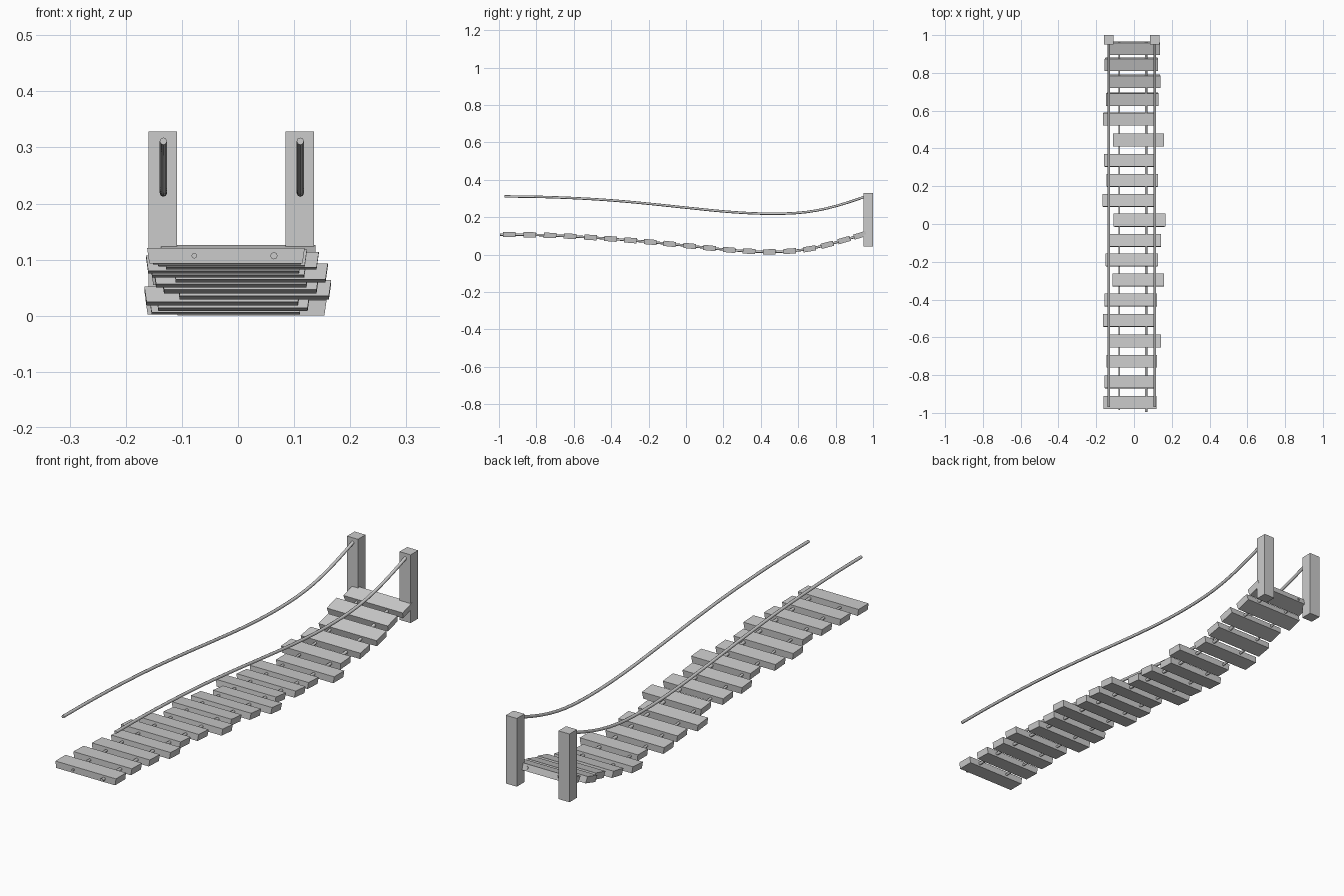
import bpy, bmesh
from math import sin, cos, tau, atan
from mathutils import Matrix, Vector

if "Cube" in bpy.data.objects:
    bpy.data.objects.remove(bpy.data.objects["Cube"])

# height profiles (y, z) of the walkway and of the hand ropes
DECK = [(-1.0, .107), (-.84, .106), (-.62, .098), (-.4, .084), (-.19, .067), (.02, .046),
        (.23, .025), (.335, .018), (.44, .0145), (.55, .018), (.65, .029), (.75, .051),
        (.85, .079), (.97, .115)]
RAIL = [(-.97, .311), (-.8, .309), (-.6, .302), (-.4, .290), (-.2, .272), (0, .251), (.2, .231),
        (.35, .221), (.48, .2185), (.6, .223), (.7, .236), (.8, .259), (.9, .290), (.96, .311)]


def height(profile, y):
    """Smooth cubic interpolation through the profile points."""
    n = len(profile)
    i = 0
    while i < n - 2 and y > profile[i + 1][0]:
        i += 1

    def slope(k):
        a, b = profile[max(k - 1, 0)], profile[min(k + 1, n - 1)]
        return (b[1] - a[1]) / (b[0] - a[0])
    (y0, z0), (y1, z1) = profile[i], profile[i + 1]
    h = y1 - y0
    t = (y - y0) / h
    return ((2*t**3 - 3*t**2 + 1) * z0 + (t**3 - 2*t**2 + t) * h * slope(i)
            + (3*t**2 - 2*t**3) * z1 + (t**3 - t**2) * h * slope(i + 1))


def grade(profile, y):
    return (height(profile, y + .01) - height(profile, y - .01)) / .02


def finish(name, bm):
    bmesh.ops.recalc_face_normals(bm, faces=bm.faces)
    mesh = bpy.data.meshes.new(name)
    bm.to_mesh(mesh)
    bm.free()
    ob = bpy.data.objects.new(name, mesh)
    bpy.context.collection.objects.link(ob)
    return ob


def box(name, center, size, tilt=0, taper=0):
    """Box tilted about x, with the underside shortened at both ends."""
    bm = bmesh.new()
    bmesh.ops.create_cube(bm, size=1)
    for v in bm.verts:
        low = v.co.z < 0
        v.co = Vector(v.co[k] * size[k] for k in range(3))
        if low:
            v.co.x -= taper if v.co.x > 0 else -taper
    bm.transform(Matrix.Translation(center) @ Matrix.Rotation(tilt, 4, 'X'))
    return finish(name, bm)


def rope(name, profile, x, radius, y0, y1, steps=36, sides=8):
    """Capped tube following a height profile."""
    bm = bmesh.new()
    rings = []
    for i in range(steps + 1):
        y = y0 + (y1 - y0) * i / steps
        up = Vector((0, -grade(profile, y), 1)).normalized()
        c = Vector((x, y, height(profile, y)))
        rings.append([bm.verts.new(c + radius * (Vector((cos(tau*k/sides), 0, 0))
                      + up * sin(tau*k/sides))) for k in range(sides)])
    for a, b in zip(rings, rings[1:]):
        for k in range(sides):
            j = (k + 1) % sides
            bm.faces.new((a[k], a[j], b[j], b[k]))
    bm.faces.new(rings[0])
    bm.faces.new(rings[-1])
    for f in bm.faces:
        f.smooth = len(f.verts) == 4
    return finish(name, bm)


# planks: (y centre, left end x, right end x)
PLANKS = [(.93, -.137, .138), (.845, -.155, .128), (.755, -.13, .14), (.66, -.147, .13),
          (.555, -.165, .112), (.445, -.112, .158), (.337, -.158, .114), (.231, -.146, .128),
          (.125, -.167, .111), (.02, -.108, .166), (-.087, -.136, .144), (-.191, -.15, .126),
          (-.297, -.115, .16), (-.403, -.157, .122), (-.51, -.164, .113), (-.62, -.132, .144),
          (-.727, -.146, .123), (-.836, -.155, .116), (-.945, -.162, .119)]
for i, (y, xa, xb) in enumerate(PLANKS):
    box(f"plank_{i + 1:02d}", ((xa + xb) / 2, y, height(DECK, y)), (xb - xa, .067, .028),
        atan(grade(DECK, y)), .004)

# ropes threaded through the planks
rope("deck_rope_left", DECK, -.078, .005, -.985, .965)
rope("deck_rope_right", DECK, .064, .0065, -.995, .965)

# hand ropes and end posts
for side, x in (("left", -.133), ("right", .111)):
    rope(f"hand_rope_{side}", RAIL, x, .0065, -.97, .965)
    box(f"end_post_{side}", (x - .001, .975, .185), (.051, .05, .286))
